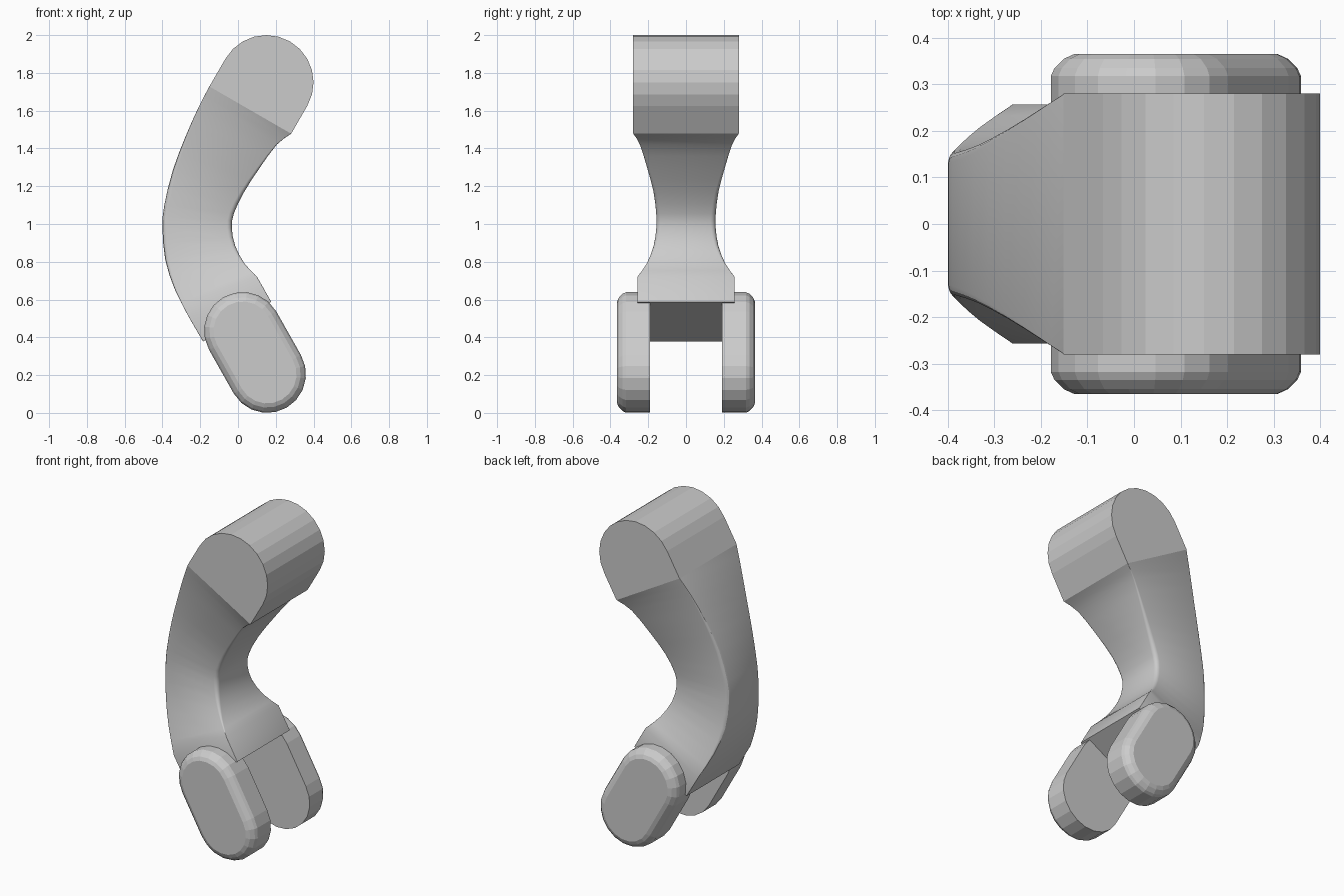
import bpy, bmesh, math
from mathutils import Vector

if "Cube" in bpy.data.objects:
    bpy.data.objects.remove(bpy.data.objects["Cube"])


def loft(name, rings, smooth=False):
    """Skin a list of equal-length closed rings and cap both ends."""
    bm = bmesh.new()
    vs = [[bm.verts.new(p) for p in ring] for ring in rings]
    n = len(vs[0])
    for a, b in zip(vs, vs[1:]):
        for i in range(n):
            j = (i + 1) % n
            bm.faces.new((a[i], a[j], b[j], b[i]))
    bm.faces.new(vs[0])
    bm.faces.new(vs[-1])
    bmesh.ops.recalc_face_normals(bm, faces=bm.faces)
    me = bpy.data.meshes.new(name)
    bm.to_mesh(me)
    bm.free()
    ob = bpy.data.objects.new(name, me)
    bpy.context.collection.objects.link(ob)
    if smooth:
        bpy.ops.object.select_all(action='DESELECT')
        ob.select_set(True)
        bpy.context.view_layer.objects.active = ob
        bpy.ops.object.shade_smooth_by_angle(angle=math.radians(30))
    return ob


def arc(cx, cz, r, start, seg):
    """Half circle in the xz plane, starting at an angle in degrees."""
    return [(cx + r * math.cos(math.radians(start + 180 * i / seg)),
             cz + r * math.sin(math.radians(start + 180 * i / seg)))
            for i in range(seg + 1)]


def at_y(profile, y):
    return [(x, y, z) for x, z in profile]


# Head: straight base with a half-round end, tilted 30 degrees
head_profile = [(0.2815, 1.478)] + arc(0.15, 1.75, 0.25, -30, 12) + [(-0.1515, 1.728)]
loft("head", [at_y(head_profile, -0.28), at_y(head_profile, 0.28)])

# Arm stations: back x, back z, inner x, inner z, half width, corner radius
stations = [Vector(s) for s in (
    (-0.1515, 1.728, 0.2815, 1.478, 0.28, 0.002),
    (-0.208, 1.62, 0.205, 1.42, 0.245, 0.006),
    (-0.277, 1.465, 0.11, 1.29, 0.205, 0.013),
    (-0.345, 1.285, 0.03, 1.165, 0.172, 0.02),
    (-0.39, 1.10, -0.022, 1.055, 0.158, 0.025),
    (-0.40, 0.98, -0.033, 0.98, 0.157, 0.025),
    (-0.385, 0.81, -0.015, 0.885, 0.172, 0.02),
    (-0.335, 0.655, 0.035, 0.79, 0.21, 0.01),
    (-0.262, 0.51, 0.10, 0.722, 0.257, 0.002))]


def catmull(p, t):
    a, b, c, d = p
    return 0.5 * (2 * b + (c - a) * t + (2 * a - 5 * b + 4 * c - d) * t * t
                  + (3 * b - a - 3 * c + d) * t ** 3)


def section(s):
    """Rounded rectangle across the arm."""
    back, inner = Vector((s[0], 0, s[1])), Vector((s[2], 0, s[3]))
    mid, u = (back + inner) / 2, (inner - back).normalized()
    hl, hw, c = (inner - back).length / 2, s[4], max(s[5], 0.002)
    ring = []
    for k, (su, sv) in enumerate(((1, 1), (-1, 1), (-1, -1), (1, -1))):
        for i in range(4):
            a = math.radians(90 * k + 30 * i)
            ring.append(mid + u * (su * (hl - c) + c * math.cos(a))
                        + Vector((0, sv * (hw - c) + c * math.sin(a), 0)))
    return ring


padded = [2 * stations[0] - stations[1]] + stations + [2 * stations[-1] - stations[-2]]
path = [catmull(padded[i:i + 4], t) for i in range(len(stations) - 1) for t in (0, 0.5)]
path += [stations[-1], Vector((-0.185, 0.378, 0.176, 0.588, 0.257, 0.002))]
loft("arm", [section(s) for s in path], smooth=True)

# Fork prongs: capsules with a softened outer rim
for name, side in (("front_prong", -1), ("back_prong", 1)):
    rings = []
    for y, inset in ((0.19, 0), (0.318, 0), (0.335, 0.008), (0.355, 0.028), (0.365, 0.05)):
        r = 0.205 - inset
        capsule = arc(0.025, 0.435, r, 30, 10) + arc(0.155, 0.205, r, 210, 10)
        rings.append(at_y(capsule, side * y))
    loft(name, rings)
